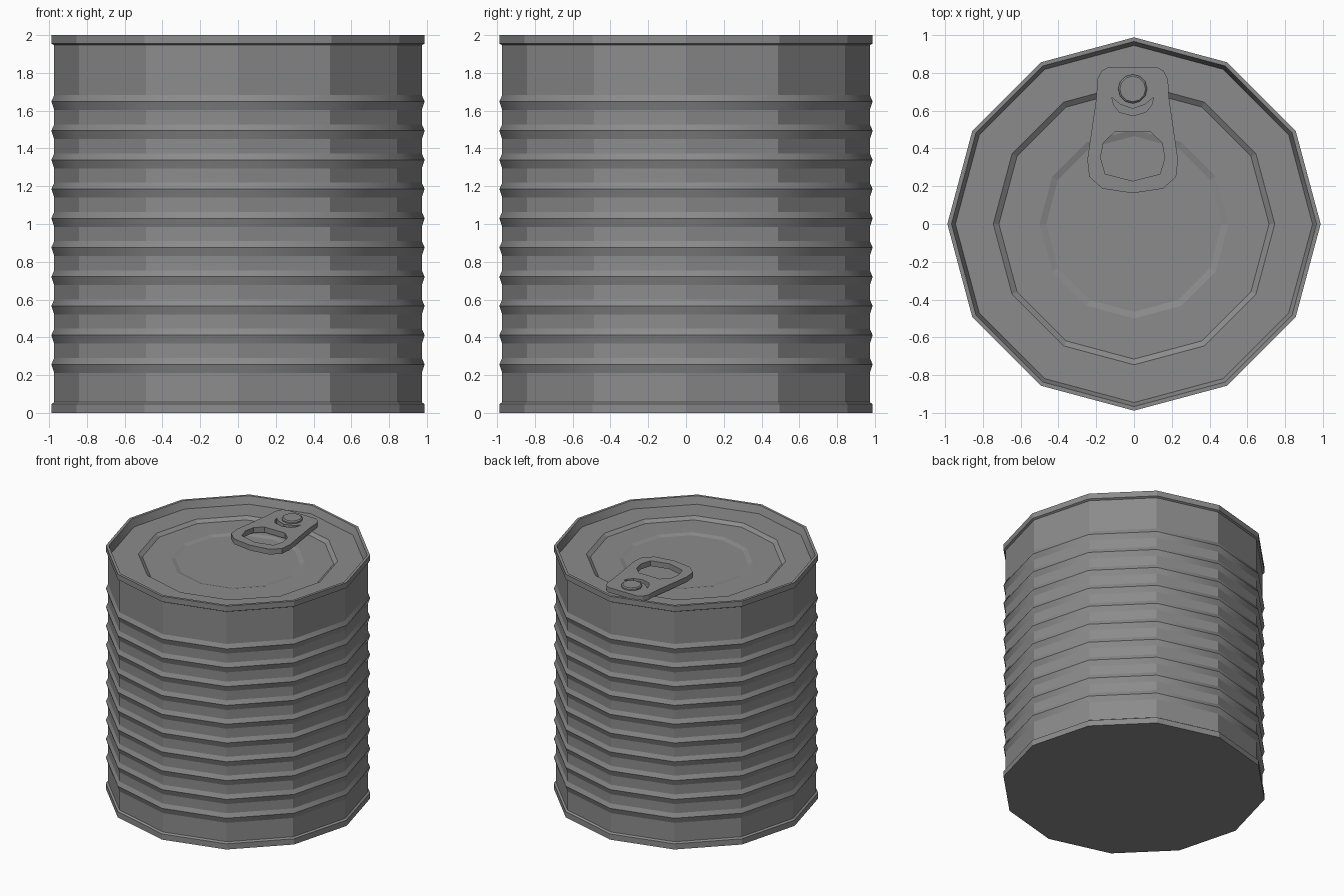
import bpy, bmesh, math

if "Cube" in bpy.data.objects:
    bpy.data.objects.remove(bpy.data.objects["Cube"])

SIDES = 12
steel = bpy.data.materials.new("grey_steel")
steel.diffuse_color = (0.26, 0.26, 0.26, 1)
steel.use_nodes = True
steel.node_tree.nodes["Principled BSDF"].inputs["Base Color"].default_value = steel.diffuse_color


def lathe(name, profile, sides, center=(0, 0)):
    """Revolve an (r, z) profile, bottom to top, and close both ends."""
    bm = bmesh.new()
    rings = []
    for r, z in profile:
        rings.append([bm.verts.new((center[0] + r * math.cos(2 * math.pi * i / sides),
                                    center[1] + r * math.sin(2 * math.pi * i / sides), z))
                      for i in range(sides)])
    for a, b in zip(rings, rings[1:]):
        for i in range(sides):
            j = (i + 1) % sides
            bm.faces.new((a[i], a[j], b[j], b[i]))
    bm.faces.new(rings[0][::-1])
    bm.faces.new(rings[-1])
    bm.normal_update()
    # sloped rib faces are smooth around the can, everything else is flat
    for f in bm.faces:
        f.smooth = 0.1 < abs(f.normal.z) < 0.6
    for e in bm.edges:
        e.smooth = e.calc_face_angle(0) < math.radians(29.9)
    me = bpy.data.meshes.new(name)
    bm.to_mesh(me)
    bm.free()
    ob = bpy.data.objects.new(name, me)
    me.materials.append(steel)
    bpy.context.collection.objects.link(ob)
    return ob


# can body: bottom rim, ten ribs, top rim, stepped lid
R, RIM = 0.973, 0.988
profile = [(RIM, 0), (RIM, 0.047), (R, 0.057)]
for i in range(10):
    z = 0.257 + i * 0.1546
    profile += [(R, z - 0.045), (RIM, z), (R, z + 0.034)]
profile += [(R, 1.947), (RIM, 1.955), (RIM, 2.0), (0.966, 2.0), (0.945, 1.94),
            (0.745, 1.94), (0.715, 1.918), (0.5, 1.918), (0.465, 1.908)]
lathe("can_body", profile, SIDES)

# pull tab: outline with finger hole and crescent slot
CX = -0.007


def mirrored(half):
    """Right half listed top to bottom; mirror it to a closed loop."""
    return half + [(-x, y) for x, y in reversed(half) if x > 0]


outline = mirrored([(0.13, 0.83), (0.165, 0.81), (0.187, 0.765), (0.192, 0.67),
                    (0.24, 0.34), (0.23, 0.25), (0.16, 0.187), (0, 0.163)])
finger_hole = mirrored([(0.095, 0.487), (0.155, 0.43), (0.17, 0.35),
                        (0.145, 0.265), (0, 0.228)])
slot = [(0.11, 0.67), (0.1, 0.63), (0.07, 0.592), (0, 0.573), (-0.07, 0.592),
        (-0.1, 0.63), (-0.11, 0.67), (-0.065, 0.632), (0, 0.61), (0.065, 0.632)]

cu = bpy.data.curves.new("pull_tab", 'CURVE')
cu.dimensions = '2D'
cu.fill_mode = 'BOTH'
cu.extrude = 0.022
for loop in (outline, finger_hole, slot):
    sp = cu.splines.new('POLY')
    sp.points.add(len(loop) - 1)
    for p, (x, y) in zip(sp.points, loop):
        p.co = (x, y, 0, 1)
    sp.use_cyclic_u = True
cu.materials.append(steel)
tab = bpy.data.objects.new("pull_tab", cu)
tab.location = (CX, 0, 1.957)
bpy.context.collection.objects.link(tab)
bpy.context.view_layer.objects.active = tab
tab.select_set(True)
bpy.ops.object.convert(target='MESH')
bpy.ops.object.shade_flat()

# rivet holding the tab to the lid
lathe("rivet", [(0.077, 1.935), (0.077, 1.99), (0.068, 1.998)], 12, (CX, 0.715))
